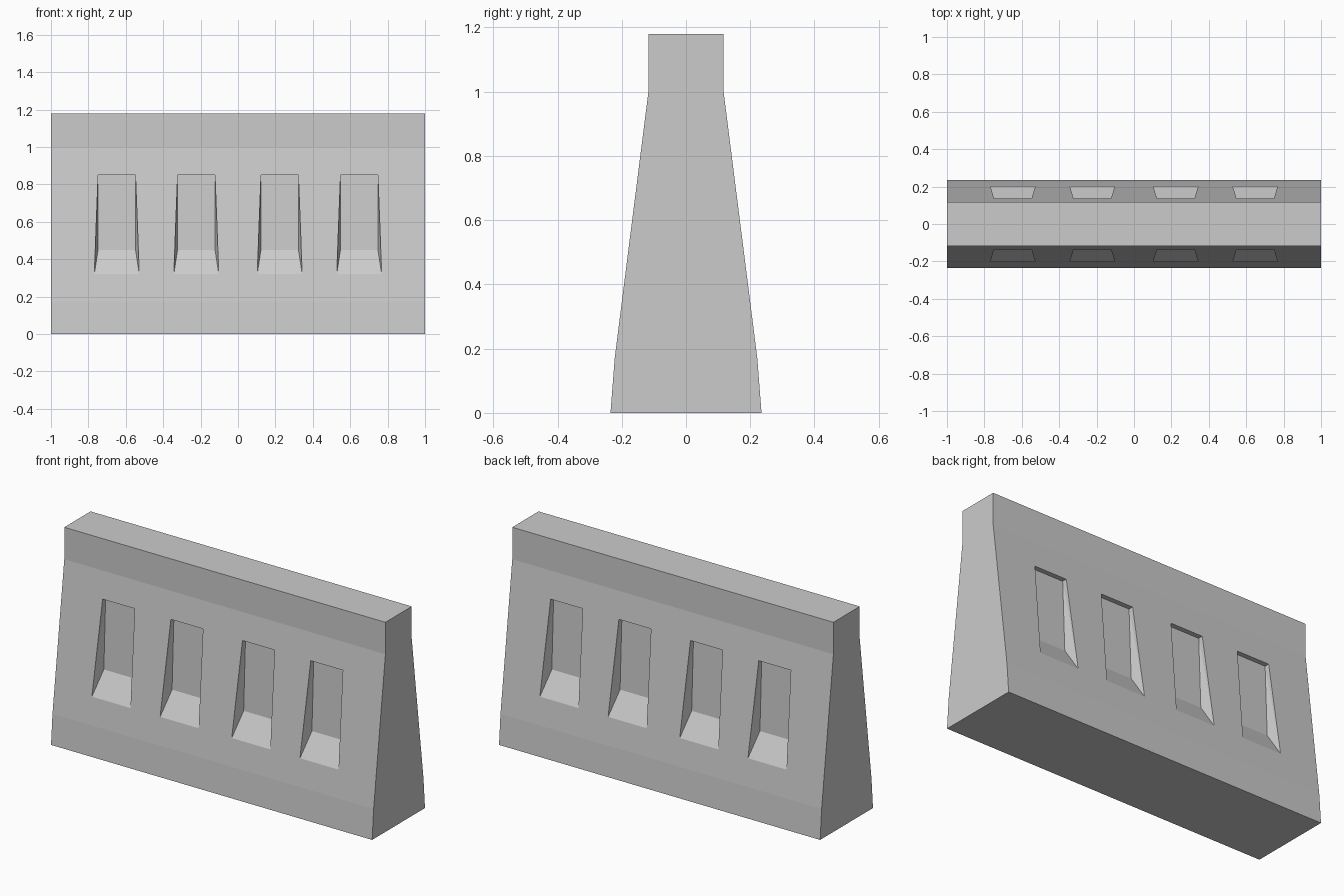
import bpy, bmesh

if "Cube" in bpy.data.objects:
    bpy.data.objects.remove(bpy.data.objects["Cube"])


def make_object(name, bm):
    bmesh.ops.recalc_face_normals(bm, faces=bm.faces)
    mesh = bpy.data.meshes.new(name)
    bm.to_mesh(mesh)
    bm.free()
    obj = bpy.data.objects.new(name, mesh)
    bpy.context.collection.objects.link(obj)
    return obj


# Barrier body: half profile (y, z) mirrored and extruded along x
half = [(0.235, 0), (0.222, 0.17), (0.117, 1.0), (0.117, 1.18)]
profile = half + [(-y, z) for y, z in reversed(half)]
bm = bmesh.new()
end = bm.faces.new([bm.verts.new((-1, y, z)) for y, z in profile])
ext = bmesh.ops.extrude_face_region(bm, geom=[end], use_keep_orig=True)
bmesh.ops.translate(bm, vec=(2, 0, 0),
                    verts=[v for v in ext["geom"] if isinstance(v, bmesh.types.BMVert)])
body = make_object("barrier_body", bm)

# Recess cutters on both sides: (half width, y, z) of floor top, floor bottom,
# ramp end and upper opening edge
section = [(0.1, 0.109, 0.85), (0.1, 0.125, 0.45),
           (0.1205, 0.2055, 0.317), (0.1, 0.139, 0.85)]
bm = bmesh.new()
for side in (-1, 1):
    for cx in (-0.648, -0.223, 0.223, 0.648):
        verts = [bm.verts.new((cx + s * w, side * y, z))
                 for w, y, z in section for s in (-1, 1)]
        bmesh.ops.convex_hull(bm, input=verts)
cutter = make_object("recess_cutter", bm)
cutter.hide_render = True
cutter.display_type = 'WIRE'

# Cut the recesses
mod = body.modifiers.new("recesses", 'BOOLEAN')
mod.operation = 'DIFFERENCE'
mod.solver = 'EXACT'
mod.object = cutter
